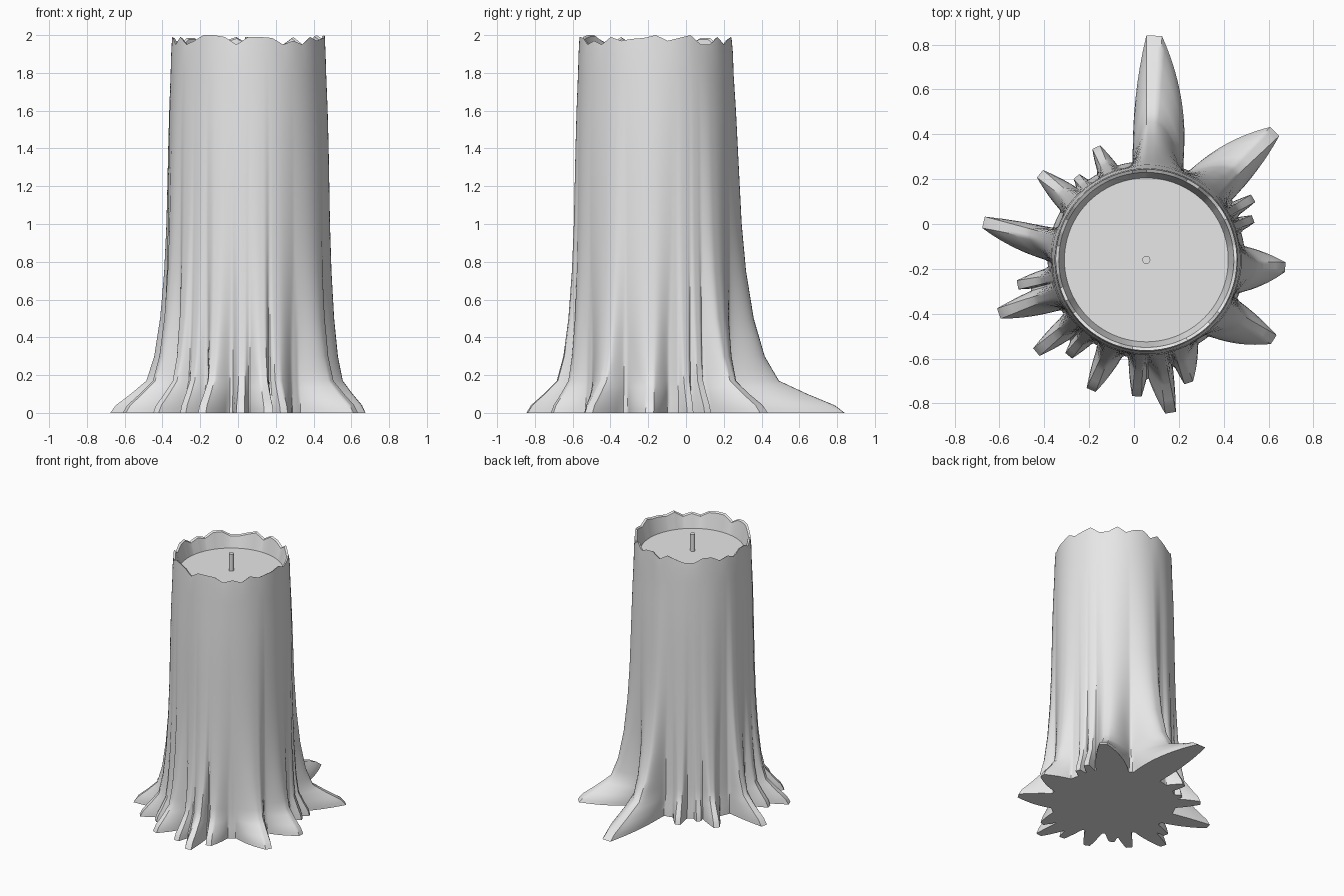
import bpy, bmesh, math, random
from mathutils import Vector

random.seed(7)
cube = bpy.data.objects.get("Cube")
if cube:
    bpy.data.objects.remove(cube, do_unlink=True)

CENTRE = Vector((0.055, -0.16, 0))
SEGMENTS = 360
FLOOR = 1.86

wood = bpy.data.materials.new("pale grey wood")
wood.use_nodes = True
wood.diffuse_color = (0.8, 0.8, 0.8, 1)
wood.node_tree.nodes["Principled BSDF"].inputs["Base Color"].default_value = (0.8, 0.8, 0.8, 1)

# Roots: heading in degrees, reach, spread anticlockwise, spread clockwise
ROOTS = [
    (88, 1.0, 10, 20), (45, 0.81, 20, 11), (30, 0.55, 5, 5), (21, 0.51, 5, 5),
    (-3, 0.62, 12, 18), (-32, 0.67, 9, 20), (-71, 0.58, 14, 6), (-81, 0.69, 6, 12),
    (-94, 0.61, 7, 7), (-113, 0.63, 10, 7), (-129, 0.55, 7, 7), (-140, 0.64, 8, 7),
    (-160, 0.7, 11, 7), (-169, 0.585, 5, 7), (167, 0.745, 14, 6), (141, 0.61, 10, 8),
    (130, 0.485, 5, 5), (114, 0.55, 6, 8),
]
# Height and share of the root's reach that remains there
FLARE = [(0, 1), (0.04, 0.91), (0.1, 0.66), (0.17, 0.4), (0.3, 0.27),
         (0.5, 0.17), (0.75, 0.1), (1, 0.06), (1.4, 0.025), (1.8, 0), (2, 0)]


def lerp_table(table, x):
    for (x0, y0), (x1, y1) in zip(table, table[1:]):
        if x <= x1:
            return y0 + (y1 - y0) * (x - x0) / (x1 - x0)
    return table[-1][1]


def trunk_radius(z):
    return 0.42 - 0.014 * max(0, (z - 1.5) / 0.5)


def root_excess(deg, z):
    """How far the roots push the bark outward in one direction."""
    best = 0.02
    for heading, reach, ccw, cw in ROOTS:
        d = (deg - heading + 180) % 360 - 180
        spread = (ccw if d > 0 else cw) * (1 + 0.5 * min(z, 1))
        t = max(0, min(1, (spread - abs(d)) / (spread - 2)))
        if z > 0.12:  # rounder ridges higher up
            smooth = t * t * (3 - 2 * t)
            t += (smooth - t) * min(1, (z - 0.12) * 4)
        best = max(best, (reach - 0.42) * t)
    return best


def polar(deg, r, z):
    a = math.radians(deg)
    return CENTRE + Vector((r * math.cos(a), r * math.sin(a), z))


# Broken rim: random heights joined by straight slopes
STEPS = 40
chips = [random.choice((1.95, 1.97, 1.98, 1.985, 1.99, 2.0)) for _ in range(STEPS)]
chips[0] = 2.0


def rim_height(deg):
    u = deg / 360 * STEPS
    i = int(u)
    return chips[i % STEPS] + (chips[(i + 1) % STEPS] - chips[i % STEPS]) * (u - i)


bm = bmesh.new()
angles = [360 * i / SEGMENTS for i in range(SEGMENTS)]
heights = [0, 0.02, 0.04, 0.07, 0.1, 0.135, 0.17, 0.23, 0.3, 0.4, 0.5,
           0.62, 0.75, 0.87, 1, 1.2, 1.4, 1.6, 1.8, 1.9]
rings = []

# Bark from the root tips up to the rim
for z in heights:
    share = lerp_table(FLARE, z)
    rings.append([bm.verts.new(polar(a, trunk_radius(z) + root_excess(a, z) * share, z))
                  for a in angles])
rings.append([bm.verts.new(polar(a, 0.404, rim_height(a))) for a in angles])

# Hollow top: thin lip, sloping inner wall and floor edge
rings.append([bm.verts.new(polar(a, 0.39, rim_height(a) - 0.008)) for a in angles])
rings.append([bm.verts.new(polar(a, 0.365, FLOOR)) for a in angles])

for lower, upper in zip(rings, rings[1:]):
    for i in range(SEGMENTS):
        j = (i + 1) % SEGMENTS
        bm.faces.new((lower[i], lower[j], upper[j], upper[i]))

# Underside and hollow floor
under = bm.verts.new(CENTRE)
floor = bm.verts.new(CENTRE + Vector((0, 0, FLOOR)))
for i in range(SEGMENTS):
    j = (i + 1) % SEGMENTS
    bm.faces.new((under, rings[0][j], rings[0][i]))
    bm.faces.new((floor, rings[-1][i], rings[-1][j]))

mesh = bpy.data.meshes.new("tree_stump")
bm.to_mesh(mesh)
bm.free()
stump = bpy.data.objects.new("tree_stump", mesh)
bpy.context.collection.objects.link(stump)
mesh.materials.append(wood)

# Small peg in the middle of the hollow
bpy.ops.mesh.primitive_cylinder_add(vertices=16, radius=0.018, depth=0.13,
                                    location=CENTRE + Vector((0, 0, FLOOR + 0.065)))
peg = bpy.context.object
peg.name = "centre_peg"
peg.data.materials.append(wood)

for obj in (stump, peg):
    bpy.ops.object.select_all(action='DESELECT')
    obj.select_set(True)
    bpy.context.view_layer.objects.active = obj
    bpy.ops.object.shade_smooth_by_angle(angle=math.radians(40))
